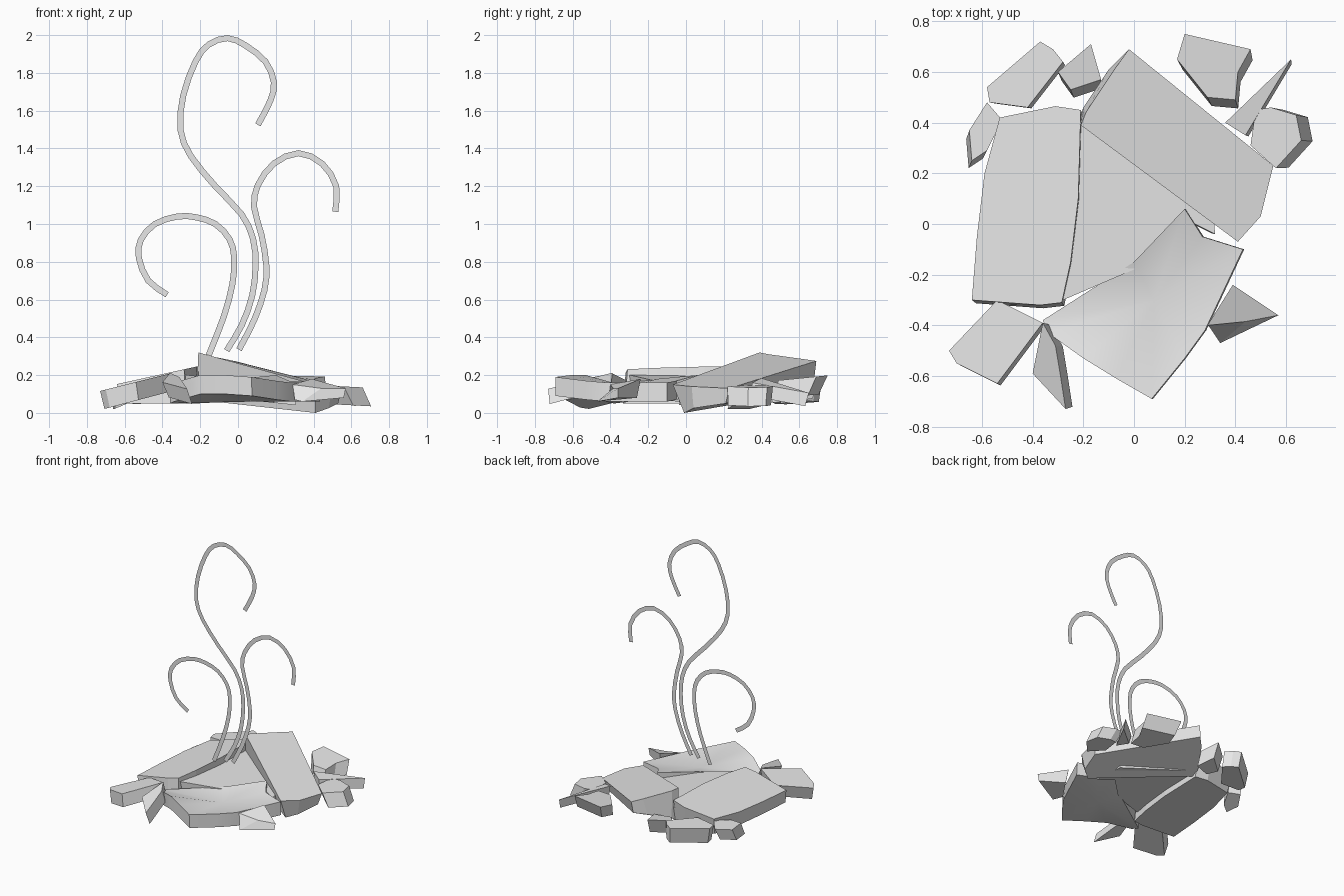
import bpy
import bmesh
import math
from mathutils import Vector

if "Cube" in bpy.data.objects:
    bpy.data.objects.remove(bpy.data.objects["Cube"], do_unlink=True)

# One plain grey for everything
GREY = (0.8, 0.8, 0.8, 1)
grey = bpy.data.materials.new("stone_grey")
grey.use_nodes = True
grey.diffuse_color = GREY
grey.node_tree.nodes["Principled BSDF"].inputs["Base Color"].default_value = GREY


def finish(name, bm, solid=True):
    """Turn a bmesh into a named grey object."""
    if solid:
        bmesh.ops.recalc_face_normals(bm, faces=bm.faces[:])
    mesh = bpy.data.meshes.new(name)
    bm.to_mesh(mesh)
    bm.free()
    mesh.materials.append(grey)
    obj = bpy.data.objects.new(name, mesh)
    bpy.context.collection.objects.link(obj)
    return obj


def block(name, top, bottom, top_centre=None, bottom_centre=None):
    """Solid between two matching outlines; a centre point turns a cap into a fan."""
    bm = bmesh.new()
    rings = [[bm.verts.new(p) for p in ring] for ring in (top, bottom)]
    upper, lower = rings
    count = len(upper)
    for i in range(count):
        j = (i + 1) % count
        bm.faces.new((upper[i], upper[j], lower[j], lower[i]))
    for ring, centre in zip(rings, (top_centre, bottom_centre)):
        if centre is None:
            bm.faces.new(ring)
        else:
            hub = bm.verts.new(centre)
            for i in range(count):
                bm.faces.new((ring[i], ring[(i + 1) % count], hub))
    return finish(name, bm)


def shard(name, outline, height, slope=(0, 0), thick=0.1, taper=0.95, shift=(0, 0), floor=None):
    """Broken piece: tilted top plane, underside scaled and pushed sideways."""
    cx = sum(p[0] for p in outline) / len(outline)
    cy = sum(p[1] for p in outline) / len(outline)
    top, bottom = [], []
    for x, y in outline:
        dx, dy = x - cx, y - cy
        z = height + slope[0] * dx + slope[1] * dy
        low = z - thick if floor is None else floor
        top.append((x, y, z))
        bottom.append((cx + dx * taper + shift[0], cy + dy * taper + shift[1], max(low, 0.02)))
    return block(name, top, bottom)


def smooth_path(points, steps=2):
    """Catmull-Rom points through a short control path."""
    pts = [Vector(p) for p in points]
    pts = [pts[0] * 2 - pts[1]] + pts + [pts[-1] * 2 - pts[-2]]
    path = []
    for a, b, c, d in zip(pts, pts[1:], pts[2:], pts[3:]):
        for k in range(steps):
            t = k / steps
            path.append(0.5 * (2 * b + (c - a) * t + (2 * a - 5 * b + 4 * c - d) * t * t
                               + (3 * b - a - 3 * c + d) * t ** 3))
    return path + [pts[-2]]


def ribbon(name, points, width=0.032, y=-0.07):
    """Paper-thin upright band following a path in x and z."""
    path = smooth_path(points)
    bm = bmesh.new()
    previous = None
    for i, p in enumerate(path):
        along = (path[min(i + 1, len(path) - 1)] - path[max(i - 1, 0)]).normalized()
        side = Vector((-along.y, along.x)) * width / 2
        pair = [bm.verts.new((q.x, y, q.y)) for q in (p + side, p - side)]
        if previous:
            bm.faces.new((previous[0], previous[1], pair[1], pair[0]))
        previous = pair
    return finish(name, bm, solid=False)


# Curling wisps
ribbon("short_wisp", [(-.155, .305), (-.075, .51), (-.03, .68), (-.02, .82), (-.045, .92),
                      (-.12, 1.0), (-.22, 1.035), (-.32, 1.04), (-.44, 1.0), (-.515, .915),
                      (-.525, .82), (-.475, .7), (-.375, .625)])
ribbon("tall_wisp", [(-.06, .33), (.02, .465), (.075, .62), (.093, .78), (.08, .92), (.02, 1.05),
                     (-.12, 1.2), (-.25, 1.36), (-.305, 1.5), (-.29, 1.68), (-.225, 1.86),
                     (-.155, 1.95), (-.055, 1.984), (.04, 1.945), (.145, 1.86), (.19, 1.75),
                     (.17, 1.65), (.105, 1.525)])
ribbon("middle_wisp", [(.005, .335), (.085, .49), (.14, .65), (.15, .78), (.125, .94),
                       (.085, 1.09), (.105, 1.205), (.19, 1.32), (.32, 1.375), (.445, 1.32),
                       (.52, 1.2), (.515, 1.065)])

# Raised wedge slab at the back
block("raised_slab",
      [(-.21, .39, .32), (-.19, .44, .31), (-.07, .62, .285), (-.02, .69, .275),
       (.55, .23, .13), (.5, .03, .14), (.41, -.07, .15)],
      [(-.22, .4, .07), (-.2, .46, .11), (-.1, .61, .17), (-.03, .68, .19),
       (.53, .21, .05), (.48, .04, .025), (.41, -.01, 0)])

# Middle slab, leaning down to the left side and running under the raised slab
shard("middle_slab", [(-.22, .45), (-.235, .1), (-.28, -.3), (0, -.18), (.2, .02),
                      (.32, -.04), (.3, .2)],
      .172, slope=(-.1, 0), thick=.1)

# Broad slab on the right side
shard("broad_slab", [(-.53, .42), (-.31, .465), (-.21, .45), (-.22, .1), (-.25, -.15),
                     (-.285, -.31), (-.37, -.32), (-.64, -.3), (-.62, -.05), (-.59, .2)],
      .205, slope=(.22, 0), floor=.05, taper=.98, shift=(.012, -.02))

# Dished slab at the front
dish_top = [(.2, .06, .2), (.27, -.05, .17), (.43, -.1, .16), (.28, -.42, .16), (.2, -.53, .17),
            (.07, -.69, .19), (-.07, -.61, .2), (-.2, -.53, .2), (-.34, -.43, .16),
            (-.36, -.38, .15), (0, -.15, .18)]
dish = block("dished_slab", dish_top,
             [(x + .005 if x > .04 else x, y, z - .1) for x, y, z in dish_top],
             (.08, -.3, .135), (.08, -.3, .06))
bpy.ops.object.select_all(action='DESELECT')
dish.select_set(True)
bpy.context.view_layer.objects.active = dish
bpy.ops.object.shade_smooth_by_angle(angle=math.radians(40))

# Loose rubble around the rim
shard("back_right_rubble", [(-.58, .54), (-.37, .72), (-.32, .69), (-.28, .64), (-.42, .46),
                            (-.57, .48)],
      .175, slope=(.06, 0), thick=.12, shift=(.015, -.01))
shard("back_small_rubble", [(-.3, .6), (-.17, .71), (-.13, .57), (-.25, .53)],
      .17, slope=(0, .15), thick=.11, shift=(.01, -.035))
shard("right_splinter", [(-.58, .48), (-.52, .41), (-.58, .29), (-.64, .25), (-.65, .37)],
      .13, slope=(.4, 0), thick=.09, shift=(-.015, -.035))
shard("back_left_rubble", [(.2, .75), (.46, .69), (.41, .6), (.4, .49), (.29, .5), (.17, .65)],
      .185, slope=(0, .1), thick=.1, shift=(.015, -.04))
shard("left_spike", [(.62, .65), (.36, .4), (.44, .35)],
      .15, slope=(-.3, 0), thick=.07, shift=(.01, -.01))
shard("left_rubble", [(.48, .45), (.54, .46), (.64, .43), (.66, .33), (.56, .22), (.46, .31)],
      .14, slope=(-.05, 0), shift=(.05, -.005))
block("front_left_rubble",
      [(.39, -.24, .18), (.57, -.36, .13), (.44, -.385, .13), (.29, -.4, .15)],
      [(.4, -.26, .08), (.56, -.36, .08), (.34, -.47, .06), (.3, -.41, .07)])
shard("front_right_rubble", [(-.54, -.3), (-.36, -.39), (-.54, -.63), (-.7, -.55), (-.73, -.5)],
      .155, slope=(.25, 0), thick=.095, shift=(.015, -.015))
shard("front_splinter", [(-.36, -.39), (-.31, -.48), (-.29, -.6), (-.27, -.73), (-.4, -.59)],
      .17, slope=(0, .25), thick=.08, shift=(.03, 0))
